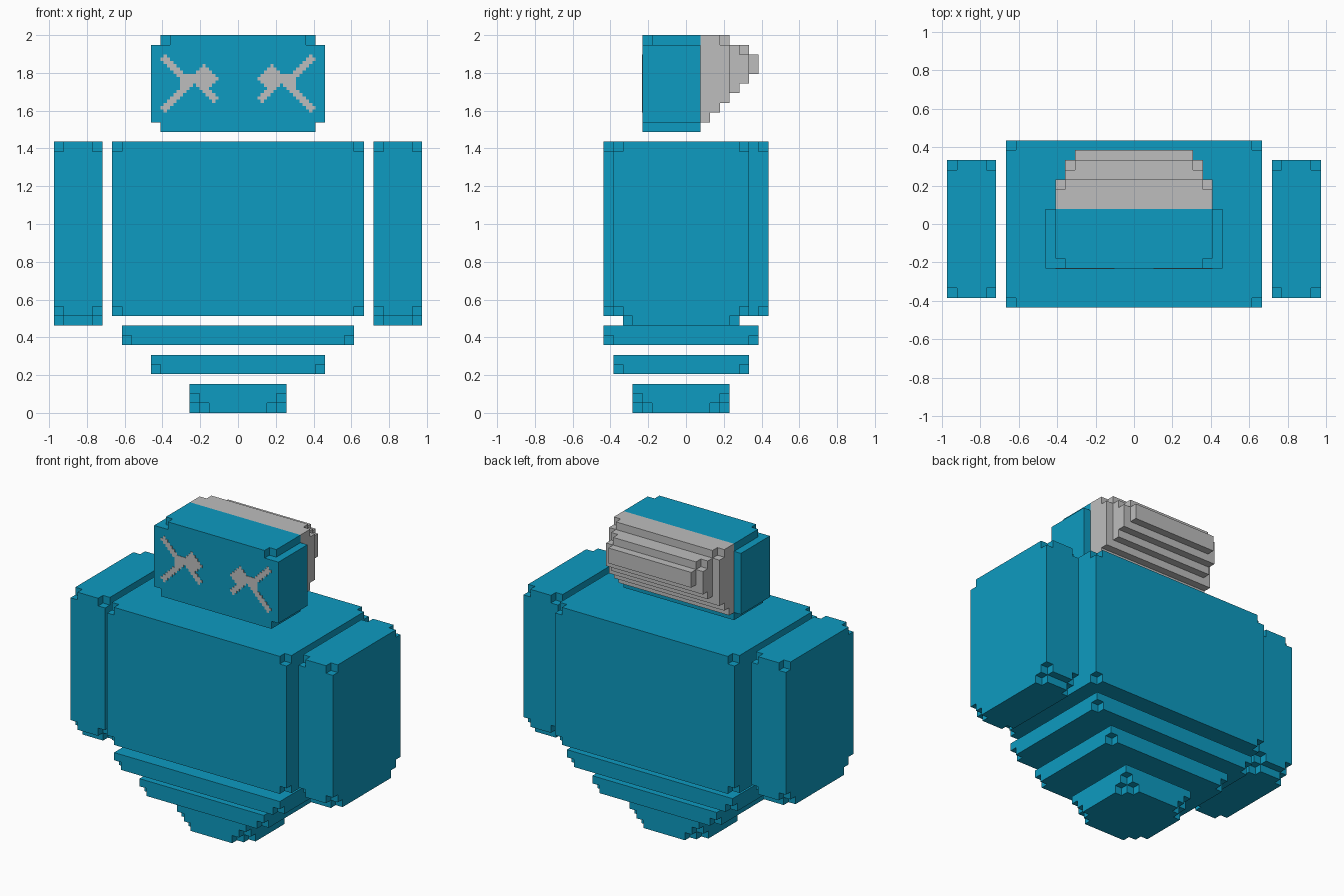
import bpy, bmesh
from itertools import product

if "Cube" in bpy.data.objects:
    bpy.data.objects.remove(bpy.data.objects["Cube"], do_unlink=True)

U = 2 / 39          # edge length of one block
Y_SHIFT = -0.5      # block rows sit half a block forward


def material(name, rgb):
    m = bpy.data.materials.new(name)
    m.use_nodes = True
    m.diffuse_color = (*rgb, 1)
    m.node_tree.nodes["Principled BSDF"].inputs["Base Color"].default_value = (*rgb, 1)
    return m


BLUE = material("bright_blue", (0.004, 0.328, 0.533))
GREY = material("light_grey", (0.515, 0.515, 0.515))


def finish(name, bm, mat):
    me = bpy.data.meshes.new(name)
    bm.to_mesh(me)
    bm.free()
    me.materials.append(mat)
    ob = bpy.data.objects.new(name, me)
    bpy.context.collection.objects.link(ob)
    return ob


def block(x0, x1, y0, y1, z0, z1):
    return set(product(range(x0, x1), range(y0, y1), range(z0, z1)))


def notch(cells, x0, x1, y0, y1, z, inset=0):
    """Remove the four corner blocks of one layer; inset also removes their neighbours."""
    for sx, sy in product((0, 1), (0, 1)):
        x, dx = (x1 - 1, -1) if sx else (x0, 1)
        y, dy = (y1 - 1, -1) if sy else (y0, 1)
        cells.discard((x, y, z))
        if inset:
            cells.discard((x + dx, y, z))
            cells.discard((x, y + dy, z))


def skin(name, cells, mat):
    """Wrap a set of blocks in their outer faces and merge the flat areas."""
    bm = bmesh.new()
    verts = {}

    def vert(p):
        if p not in verts:
            verts[p] = bm.verts.new((p[0] * U, (p[1] + Y_SHIFT) * U, p[2] * U))
        return verts[p]

    for c in cells:
        for axis, side in product(range(3), (0, 1)):
            n = list(c)
            n[axis] += 1 if side else -1
            if tuple(n) in cells:
                continue
            a, b = (axis + 1) % 3, (axis + 2) % 3
            loop = []
            for da, db in ((0, 0), (1, 0), (1, 1), (0, 1)):
                p = list(c)
                p[axis] += side
                p[a] += da
                p[b] += db
                loop.append(vert(tuple(p)))
            bm.faces.new(loop if side else loop[::-1])
    bmesh.ops.dissolve_limit(bm, angle_limit=0.01, verts=bm.verts[:], edges=bm.edges[:])
    return finish(name, bm, mat)


# Torso with its eight corners nicked
torso = block(-13, 13, -8, 9, 10, 28)
for z in (10, 27):
    notch(torso, -13, 13, -8, 9, z)
skin("torso", torso, BLUE)

# Arms with a stepped underside
for name, x0 in (("right_arm", -19), ("left_arm", 14)):
    x1 = x0 + 5
    arm = block(x0, x1, -7, 7, 10, 28) | block(x0, x1, -6, 6, 9, 10)
    notch(arm, x0, x1, -7, 7, 27)
    notch(arm, x0, x1, -7, 7, 10)
    notch(arm, x0, x1, -6, 6, 9)
    skin(name, arm, BLUE)

# Floating tapered slabs below the torso
for name, w, d, z0, z1 in (("upper_slab", 12, 8, 7, 9), ("middle_slab", 9, 7, 4, 6)):
    slab = block(-w, w, -d, d, z0, z1)
    notch(slab, -w, w, -d, d, z0)
    skin(name, slab, BLUE)
foot = block(-5, 5, -5, 5, 0, 3)
notch(foot, -5, 5, -5, 5, 0, inset=1)
notch(foot, -5, 5, -5, 5, 1)
skin("bottom_foot", foot, BLUE)

# Head with narrower top and bottom layers
head = block(-9, 9, -4, 2, 30, 38) | block(-8, 8, -4, 2, 29, 39)
head -= {(-8, -4, 38), (7, -4, 38)}
skin("head", head, BLUE)

# Back of the head: narrows toward the rear and steps away below
back = set()
for z, y_end in zip(range(30, 39), (3, 4, 5, 6, 7, 8, 8, 7, 5)):
    for y in range(2, y_end):
        w = 8 if y < 5 else 7 if y < 7 else 6
        back |= block(-w, w, y, y + 1, z, z + 1)
back -= {(-8, 4, 38), (7, 4, 38), (-7, 6, 37), (6, 6, 37)}
skin("head_back", back, GREY)

# Eyes: thin plates following a small pattern with softened corners
PATTERN = ("X.....",
           ".X..X.",
           "..XXXX",
           "..X.X.",
           ".X...X",
           "X.....")


def on(c, r):
    return 0 <= r < 6 and 0 <= c < 6 and PATTERN[r][c] == "X"


def sub_on(i, k):
    """State of a third-size cell: trim outer corners, fill inner ones."""
    c, r = i // 3, k // 3
    dx, dy = i % 3 - 1, k % 3 - 1
    if dx and dy:
        h, v, d = on(c + dx, r), on(c, r + dy), on(c + dx, r + dy)
        if on(c, r):
            return h or v or d
        return h and v
    return on(c, r)


def eye(name, mirror):
    bm = bmesh.new()
    s = U / 3
    front = (-4 + Y_SHIFT) * U
    for k in range(18):
        i = 0
        while i < 18:
            if not sub_on(i, k):
                i += 1
                continue
            start = i
            while i < 18 and sub_on(i, k):
                i += 1
            xa, xb = -8 * U + start * s, -8 * U + i * s
            zc = 37 * U - (k + 0.5) * s
            cube = bmesh.ops.create_cube(bm, size=1)["verts"]
            bmesh.ops.scale(bm, verts=cube, vec=(xb - xa, 0.004, s))
            bmesh.ops.translate(bm, verts=cube,
                                vec=(mirror * (xa + xb) / 2, front - 0.001, zc))
    finish(name, bm, GREY)


eye("right_eye", 1)
eye("left_eye", -1)
